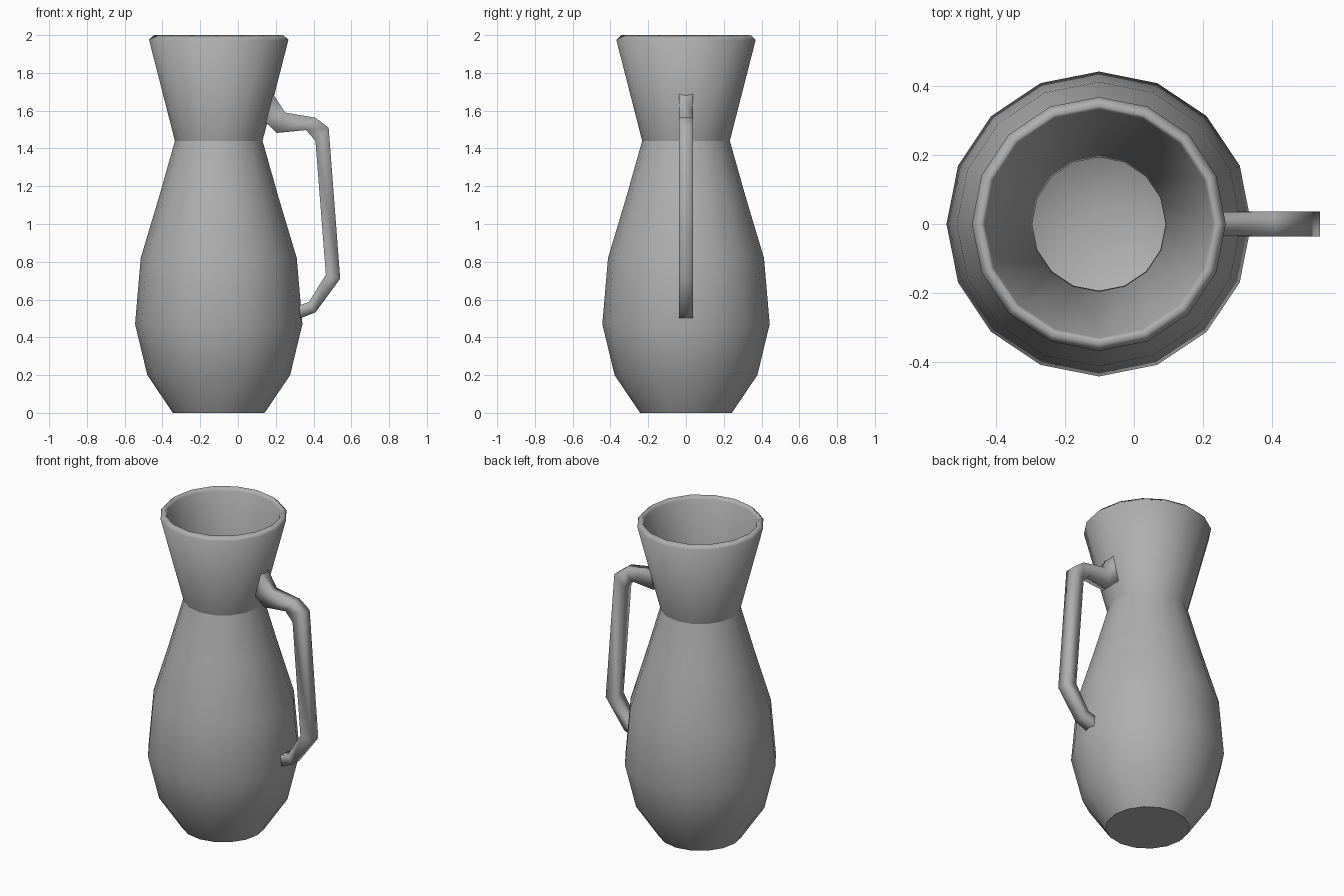
import bpy, bmesh
from math import sin, cos, tau

if "Cube" in bpy.data.objects:
    bpy.data.objects.remove(bpy.data.objects["Cube"])

CX = -0.102   # axis of the vessel
SIDES = 16

# Mid-dark grey clay
clay = bpy.data.materials.new("grey_clay")
clay.diffuse_color = (0.43, 0.43, 0.43, 1)
clay.use_nodes = True
clay.node_tree.nodes["Principled BSDF"].inputs["Base Color"].default_value = clay.diffuse_color


def make_object(name, rings, sharp_rings):
    """Bridge a list of vertex rings, cap both ends, smooth except at the sharp rings."""
    bm = bmesh.new()
    loops = [[bm.verts.new(p) for p in ring] for ring in rings]
    n = len(loops[0])
    for a, b in zip(loops, loops[1:]):
        for i in range(n):
            j = (i + 1) % n
            bm.faces.new((a[i], a[j], b[j], b[i]))
    bm.faces.new(loops[0])
    bm.faces.new(loops[-1])
    bmesh.ops.recalc_face_normals(bm, faces=bm.faces)
    for f in bm.faces:
        f.smooth = True
    for k in sharp_rings:
        for i in range(n):
            bm.edges.get((loops[k][i], loops[k][(i + 1) % n])).smooth = False
    mesh = bpy.data.meshes.new(name)
    bm.to_mesh(mesh)
    bm.free()
    mesh.materials.append(clay)
    obj = bpy.data.objects.new(name, mesh)
    bpy.context.collection.objects.link(obj)
    return obj


# Hollow vessel: outer wall upward, rounded rim, inner wall downward (radius, z)
profile = [
    (0.243, 0.0), (0.378, 0.2), (0.443, 0.47), (0.413, 0.82), (0.317, 1.14),
    (0.232, 1.44), (0.369, 1.975), (0.343, 2.0), (0.331, 1.975),
    (0.194, 1.44), (0.279, 1.13), (0.374, 0.81), (0.403, 0.47), (0.343, 0.215),
    (0.222, 0.04), (0.02, 0.035),
]
make_object("jug_body", [
    [(CX + r * cos(tau * i / SIDES), r * sin(tau * i / SIDES), z) for i in range(SIDES)]
    for r, z in profile], (0, 5))

# Square-section handle: outer (x, z), inner (x, z), half width
sections = [
    ((0.175, 1.705), (0.145, 1.54), 0.037),
    ((0.25, 1.59), (0.205, 1.482), 0.035),
    ((0.41, 1.563), (0.36, 1.497), 0.036),
    ((0.48, 1.51), (0.41, 1.44), 0.036),
    ((0.541, 0.71), (0.465, 0.732), 0.036),
    ((0.41, 0.532), (0.375, 0.587), 0.036),
    ((0.315, 0.495), (0.315, 0.565), 0.036),
]
make_object("handle", [
    [(o[0], -w, o[1]), (o[0], w, o[1]), (i[0], w, i[1]), (i[0], -w, i[1])]
    for o, i, w in sections], (0, -1))
